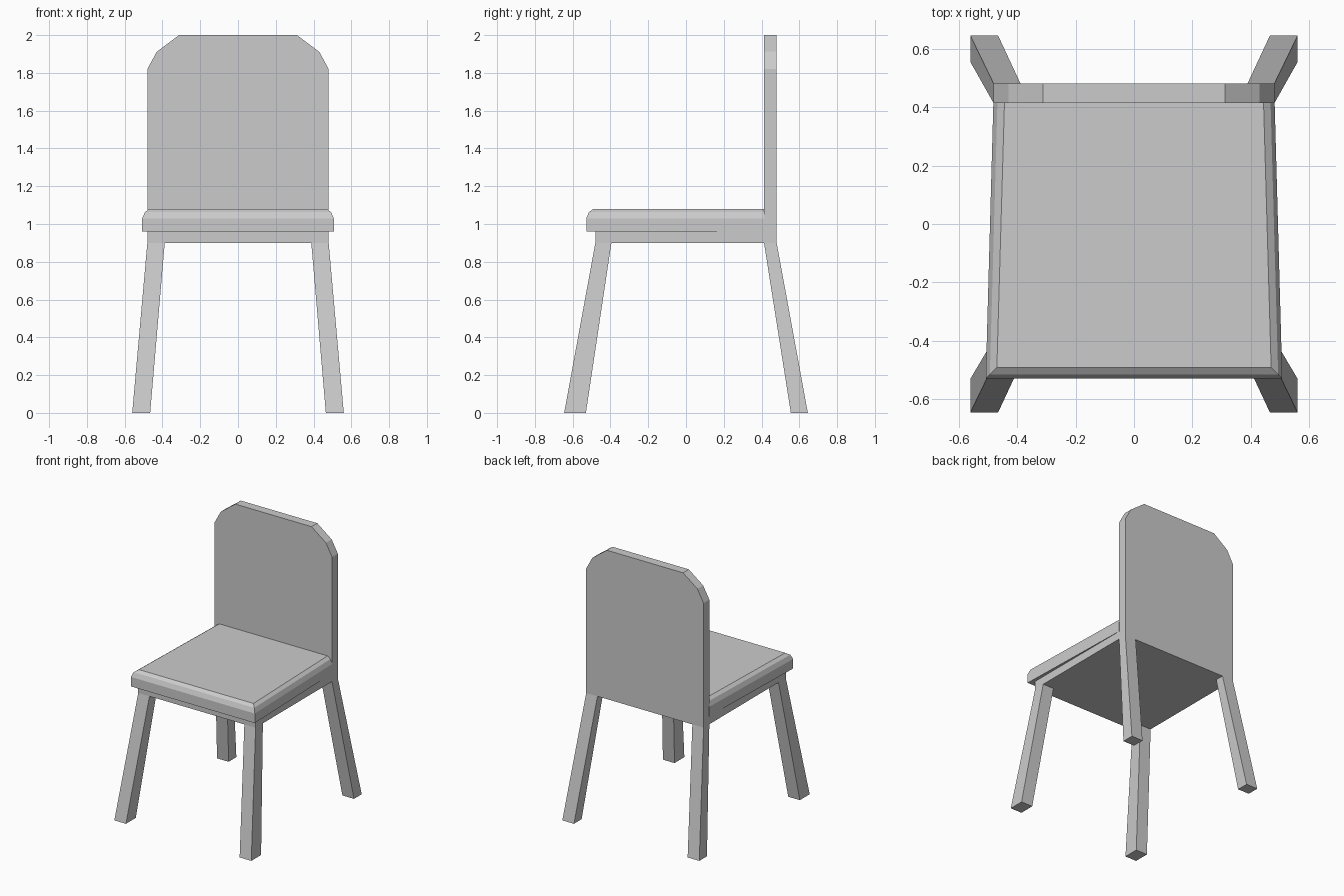
import bpy

if "Cube" in bpy.data.objects:
    bpy.data.objects.remove(bpy.data.objects["Cube"])


def loft(name, rings):
    """Closed solid through rings of equal point count, listed counter-clockwise bottom to top."""
    n = len(rings[0])
    verts = [p for ring in rings for p in ring]
    faces = [tuple(reversed(range(n))), tuple(range(len(verts) - n, len(verts)))]
    for r in range(len(rings) - 1):
        for i in range(n):
            j = (i + 1) % n
            faces.append((r * n + i, r * n + j, (r + 1) * n + j, (r + 1) * n + i))
    mesh = bpy.data.meshes.new(name)
    mesh.from_pydata(verts, [], faces)
    obj = bpy.data.objects.new(name, mesh)
    bpy.context.collection.objects.link(obj)
    return obj


def rect(x0, x1, y0, y1, z):
    return [(x0, y0, z), (x1, y0, z), (x1, y1, z), (x0, y1, z)]


# Splayed legs, mirrored left to right
for name, foot_y, top_y in (("front_legs", (-0.645, -0.53), (-0.48, -0.395)),
                            ("back_legs", (0.555, 0.645), (0.413, 0.48))):
    leg = loft(name, [rect(0.465, 0.56, *foot_y, 0), rect(0.388, 0.48, *top_y, 0.9)])
    leg.modifiers.new("mirror", 'MIRROR').use_axis[0] = True

# Seat frame, running up to the backrest
loft("seat_frame", [rect(-0.48, 0.48, -0.48, 0.413, z) for z in (0.9, 0.96)])

# Seat cushion: tapers to the back, rounded over at front and sides
cushion = []
for z, inset in ((0.96, 0), (1.03, 0), (1.063, 0.014), (1.08, 0.038)):
    front, back, y = 0.507 - inset, 0.481 - inset, -0.528 + inset
    cushion.append([(-front, y, z), (front, y, z), (back, 0.415, z), (-back, 0.415, z)])
loft("seat_cushion", cushion)

# Backrest with clipped top corners
half = [(0.48, 0.9), (0.48, 1.82), (0.43, 1.912), (0.312, 2.0)]
outline = half + [(-x, z) for x, z in reversed(half)]
loft("backrest", [[(x, y, z) for x, z in outline] for y in (0.48, 0.413)])
